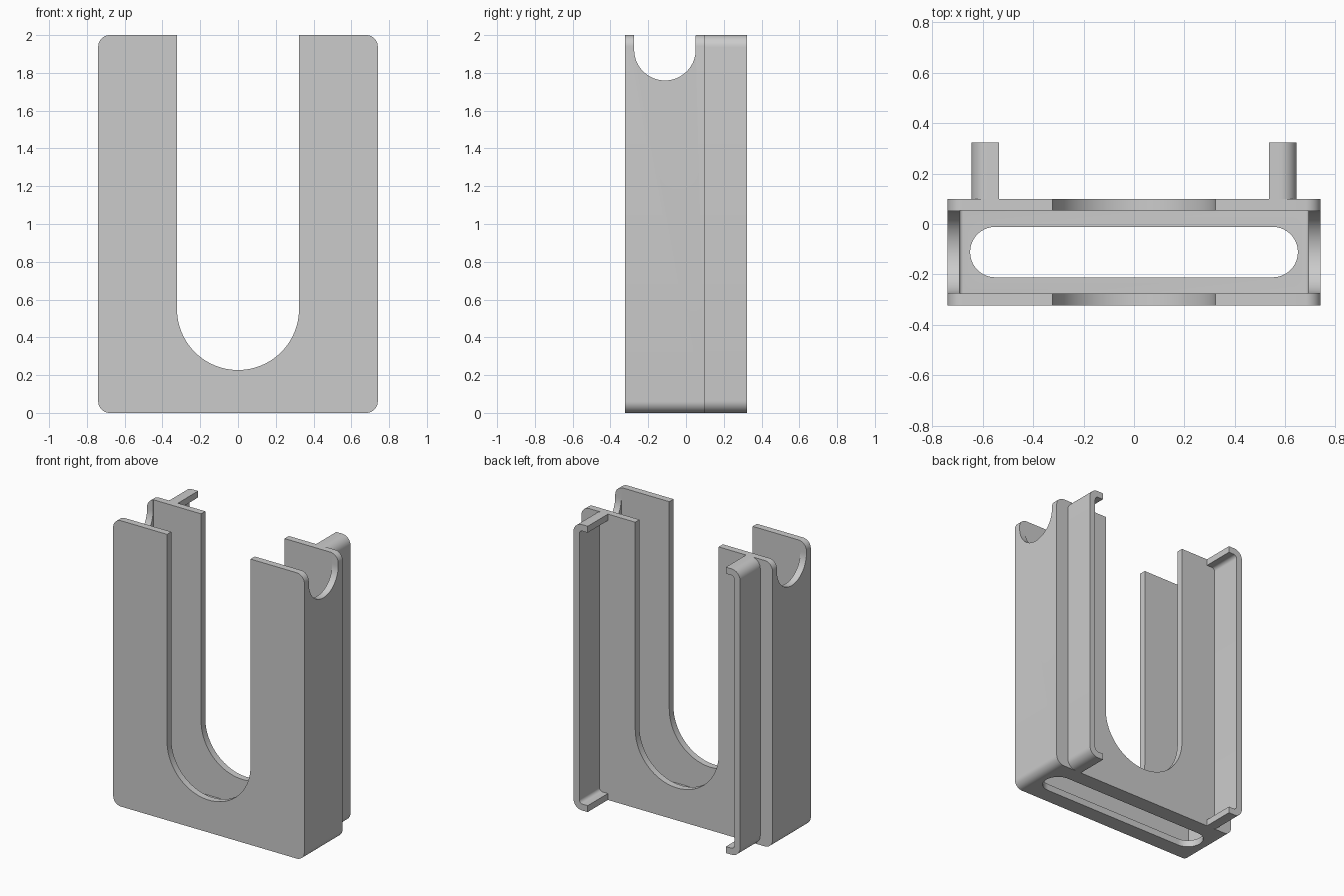
import bpy, bmesh, math
from mathutils import Vector

cube = bpy.data.objects.get("Cube")
if cube:
    bpy.data.objects.remove(cube, do_unlink=True)

# Single plain grey
grey = bpy.data.materials.new("matte_grey")
grey.use_nodes = True
colour = (0.6, 0.6, 0.6, 1)
grey.diffuse_color = colour
grey.node_tree.nodes["Principled BSDF"].inputs["Base Color"].default_value = colour


def arc(cx, cy, r, start, end, steps):
    angles = [math.radians(start + (end - start) * i / steps) for i in range(steps + 1)]
    return [(cx + r * math.cos(a), cy + r * math.sin(a)) for a in angles]


def rounded_rect(a0, a1, b0, b1, r, steps=10):
    return (arc(a1 - r, b0 + r, r, -90, 0, steps) + arc(a1 - r, b1 - r, r, 0, 90, steps)
            + arc(a0 + r, b1 - r, r, 90, 180, steps) + arc(a0 + r, b0 + r, r, 180, 270, steps))


def prism(name, outline, axis, low, high):
    """Extrude an outline along an axis; the outline uses the other two axes in order."""
    def place(p, depth):
        co = list(p)
        co.insert(axis, depth)
        return Vector(co)
    bm = bmesh.new()
    face = bm.faces.new([bm.verts.new(place(p, low)) for p in outline])
    ext = bmesh.ops.extrude_face_region(bm, geom=[face])
    shift = place((0, 0), high - low)
    bmesh.ops.translate(bm, vec=shift, verts=[v for v in ext["geom"] if isinstance(v, bmesh.types.BMVert)])
    bmesh.ops.remove_doubles(bm, verts=bm.verts, dist=0.0001)
    bmesh.ops.recalc_face_normals(bm, faces=bm.faces)
    mesh = bpy.data.meshes.new(name)
    bm.to_mesh(mesh)
    bm.free()
    mesh.materials.append(grey)
    obj = bpy.data.objects.new(name, mesh)
    bpy.context.collection.objects.link(obj)
    return obj


def activate(obj):
    bpy.ops.object.select_all(action="DESELECT")
    obj.select_set(True)
    bpy.context.view_layer.objects.active = obj


def cut(obj, cutter):
    cutter.hide_render = True
    mod = obj.modifiers.new("cut", "BOOLEAN")
    mod.operation = "DIFFERENCE"
    mod.solver = "EXACT"
    mod.object = cutter
    activate(obj)
    bpy.ops.object.modifier_apply(modifier=mod.name)
    bpy.data.objects.remove(cutter, do_unlink=True)


def smooth(obj):
    activate(obj)
    bpy.ops.object.shade_smooth_by_angle(angle=math.radians(30))


X, FRONT, BACK, TOP, WALL = 0.74, -0.323, 0.1, 2.0, 0.047
MID = (FRONT + BACK) / 2
OVER = TOP + 0.3

# Open-topped pocket with rounded corners
holder = prism("holder_body", rounded_rect(-X, X, 0, TOP, 0.06), 1, FRONT, BACK)
cut(holder, prism("cavity_cutter", rounded_rect(-X + WALL, X - WALL, WALL, OVER, 0.015, 4),
                  1, FRONT + WALL, BACK - WALL))

# U opening through front and back walls
u_shape = arc(0, 0.55, 0.323, 180, 360, 48) + [(0.323, OVER), (-0.323, OVER)]
cut(holder, prism("u_cutter", u_shape, 1, -1, 1))

# Round notch at the top of both side walls
r = 0.163
notch = arc(MID, 1.923, r, 180, 360, 32) + [(MID + r, OVER), (MID - r, OVER)]
cut(holder, prism("notch_cutter", notch, 0, -1, 1))

# Long slot in the floor
cut(holder, prism("slot_cutter", rounded_rect(-0.65, 0.65, MID - 0.1, MID + 0.1, 0.0995, 16), 2, -0.2, 0.2))
smooth(holder)

# C-shaped rails on the back, open toward the middle
OUT, TIP, T, R = 0.645, 0.535, 0.045, 0.065
IN, r_in = OUT - T, 0.025
c_shape = ([(TIP, 0)] + arc(OUT - R, R, R, -90, 0, 10) + arc(OUT - R, TOP - R, R, 0, 90, 10)
           + [(TIP, TOP), (TIP, TOP - T)] + arc(IN - r_in, TOP - T - r_in, r_in, 90, 0, 6)
           + arc(IN - r_in, T + r_in, r_in, 0, -90, 6) + [(TIP, T)])
for side, sign in (("left", 1), ("right", -1)):
    rail = prism(side + "_back_rail", [(sign * x, z) for x, z in c_shape], 1, BACK, 0.323)
    smooth(rail)
